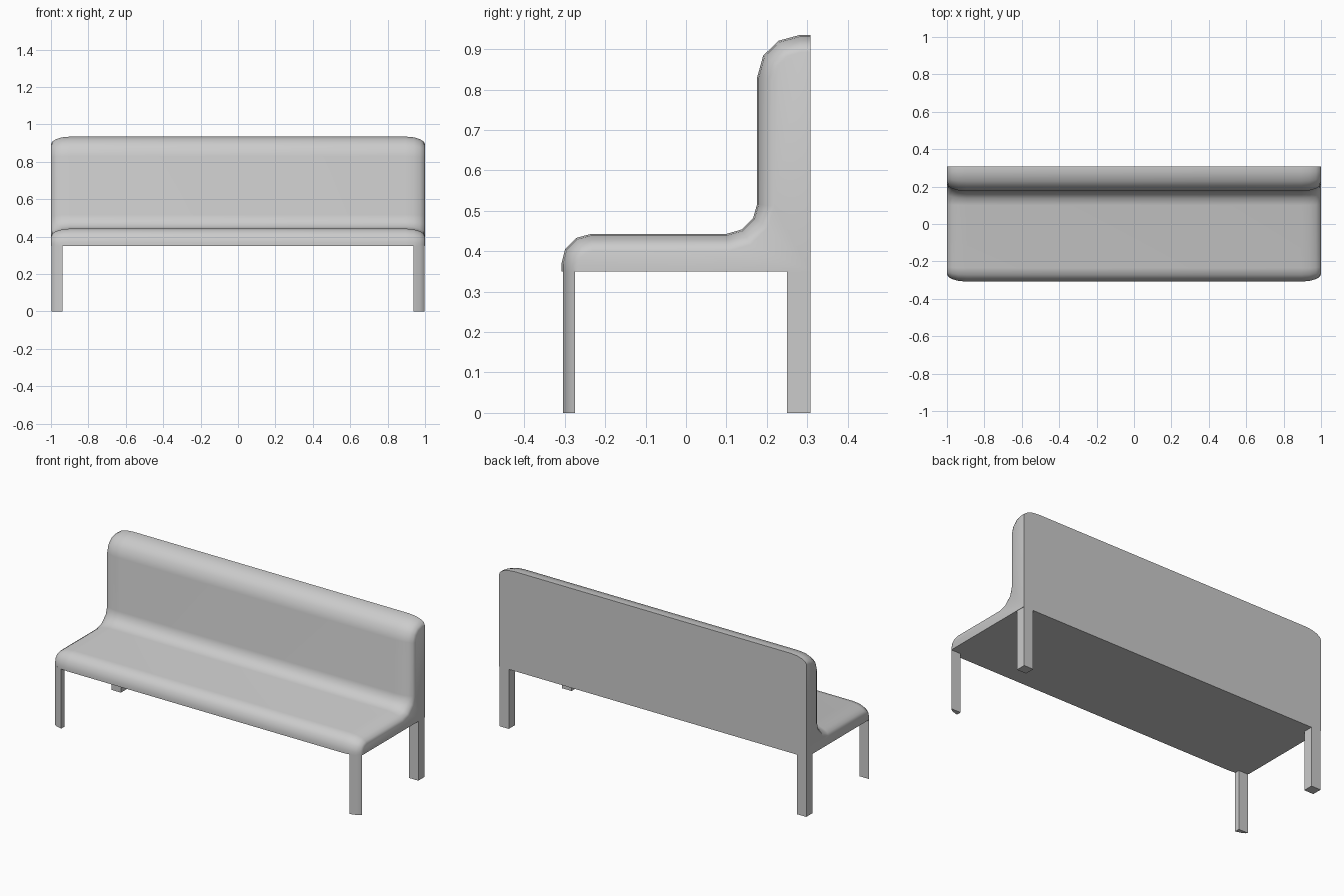
import bpy, bmesh
from mathutils import Vector

if "Cube" in bpy.data.objects:
    bpy.data.objects.remove(bpy.data.objects["Cube"])


def finish(bm, name):
    bmesh.ops.recalc_face_normals(bm, faces=bm.faces)
    mesh = bpy.data.meshes.new(name)
    bm.to_mesh(mesh)
    bm.free()
    obj = bpy.data.objects.new(name, mesh)
    bpy.context.collection.objects.link(obj)
    bpy.ops.object.select_all(action='DESELECT')
    bpy.context.view_layer.objects.active = obj
    obj.select_set(True)
    bpy.ops.object.shade_smooth_by_angle(angle=0.75)
    return obj


# Upholstered side of the bench in (y, z), from front lip to top of back
PROFILE = [Vector(p) for p in (
    (-.308, .35), (-.308, .37), (-.299, .406), (-.272, .433), (-.235, .443),
    (.10, .443), (.138, .454), (.166, .482), (.176, .517),
    (.176, .83), (.191, .884), (.229, .921), (.28, .935), (.308, .935))]


def inset(d):
    """Shrink the profile by d, keeping the flat underside and back planes."""
    out = []
    last = len(PROFILE) - 1
    for i, p in enumerate(PROFILE):
        if i == 0:
            out.append(p + Vector((d, 0)))
        elif i == last:
            out.append(p - Vector((0, d)))
        else:
            a = (p - PROFILE[i - 1]).normalized()
            b = (PROFILE[i + 1] - p).normalized()
            n = Vector((a.y + b.y, -a.x - b.x)).normalized()
            out.append(p + n * d / n.dot(Vector((a.y, -a.x))))
    return out + [Vector((.308, .35))]


# Seat and back: profile lofted along x with rounded ends
bm = bmesh.new()
ends = [(1.0, .042), (.994, .028), (.973, .014), (.94, .004), (.895, 0)]
sections = [(-x, d) for x, d in ends] + ends[::-1]
rings = [[bm.verts.new((x, p.x, p.y)) for p in inset(d)] for x, d in sections]
for r, s in zip(rings, rings[1:]):
    for i in range(len(r)):
        j = (i + 1) % len(r)
        bm.faces.new((r[i], r[j], s[j], s[i]))
bm.faces.new(rings[0])
bm.faces.new(rings[-1])
finish(bm, "seat_and_back")


# Legs: the front ones follow the rounded seat corner, the back ones are square
def leg(name, outline, side):
    bm = bmesh.new()
    face = bm.faces.new([bm.verts.new((side * x, y, 0)) for x, y in outline])
    top = bmesh.ops.extrude_face_region(bm, geom=[face])
    verts = [v for v in top["geom"] if isinstance(v, bmesh.types.BMVert)]
    bmesh.ops.translate(bm, verts=verts, vec=(0, 0, .352))
    finish(bm, name)


FRONT = [(.937, -.275), (.937, -.304), (.972, -.295), (.991, -.284), (.998, -.275)]
BACK = [(.937, .25), (.998, .25), (.998, .308), (.937, .308)]
for side, label in ((-1, "left"), (1, "right")):
    leg("front_leg_" + label, FRONT, side)
    leg("back_leg_" + label, BACK, side)
